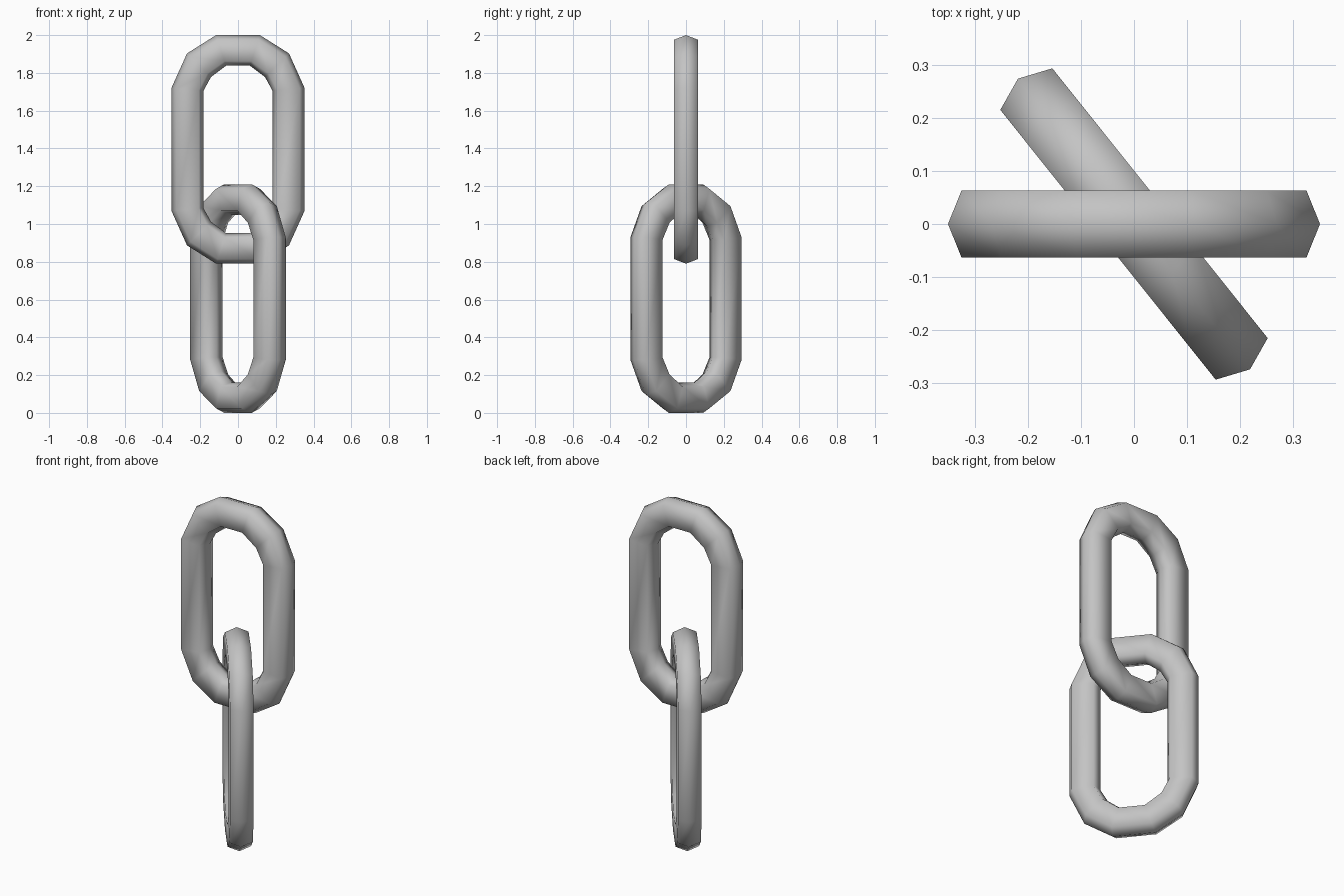
import bpy
import bmesh
import math
from mathutils import Vector

cube = bpy.data.objects.get("Cube")
if cube:
    bpy.data.objects.remove(cube, do_unlink=True)

# Plain grey metal
metal = bpy.data.materials.new("grey_metal")
metal.use_nodes = True
grey = (0.55, 0.55, 0.55, 1.0)
metal.diffuse_color = grey
metal.node_tree.nodes["Principled BSDF"].inputs["Base Color"].default_value = grey

# One quarter of the link outline: outer and inner rim (x, z)
OUTER = [(0.352, 0.326), (0.27, 0.508), (0.116, 0.605)]
INNER = [(0.183, 0.31), (0.143, 0.383), (0.063, 0.443)]
# Six-sided section: position from outer to inner rim, and depth
SECTION = [(0, 0), (0.15, 0.063), (0.85, 0.063),
           (1, 0), (0.85, -0.063), (0.15, -0.063)]


def full_loop(quarter):
    """Mirror a quarter outline into a closed loop."""
    half = quarter + [(-x, z) for x, z in reversed(quarter)]
    return half + [(-x, -z) for x, z in half]


def make_link(name, height, turn):
    bm = bmesh.new()
    rings = []
    for (ox, oz), (ix, iz) in zip(full_loop(OUTER), full_loop(INNER)):
        outer, inner = Vector((ox, 0, oz)), Vector((ix, 0, iz))
        rings.append([bm.verts.new(outer.lerp(inner, t) + Vector((0, d, 0)))
                      for t, d in SECTION])
    # Bridge neighbouring sections around the loop
    for i, ring in enumerate(rings):
        after = rings[(i + 1) % len(rings)]
        for j in range(len(ring)):
            k = (j + 1) % len(ring)
            bm.faces.new((ring[j], ring[k], after[k], after[j])).smooth = True
    bmesh.ops.recalc_face_normals(bm, faces=bm.faces)
    mesh = bpy.data.meshes.new(name)
    bm.to_mesh(mesh)
    bm.free()
    mesh.materials.append(metal)
    link = bpy.data.objects.new(name, mesh)
    link.location.z = height
    link.rotation_euler.z = math.radians(turn)
    bpy.context.collection.objects.link(link)


make_link("upper_link", 1.395, 0)
make_link("lower_link", 0.605, -51.4)
